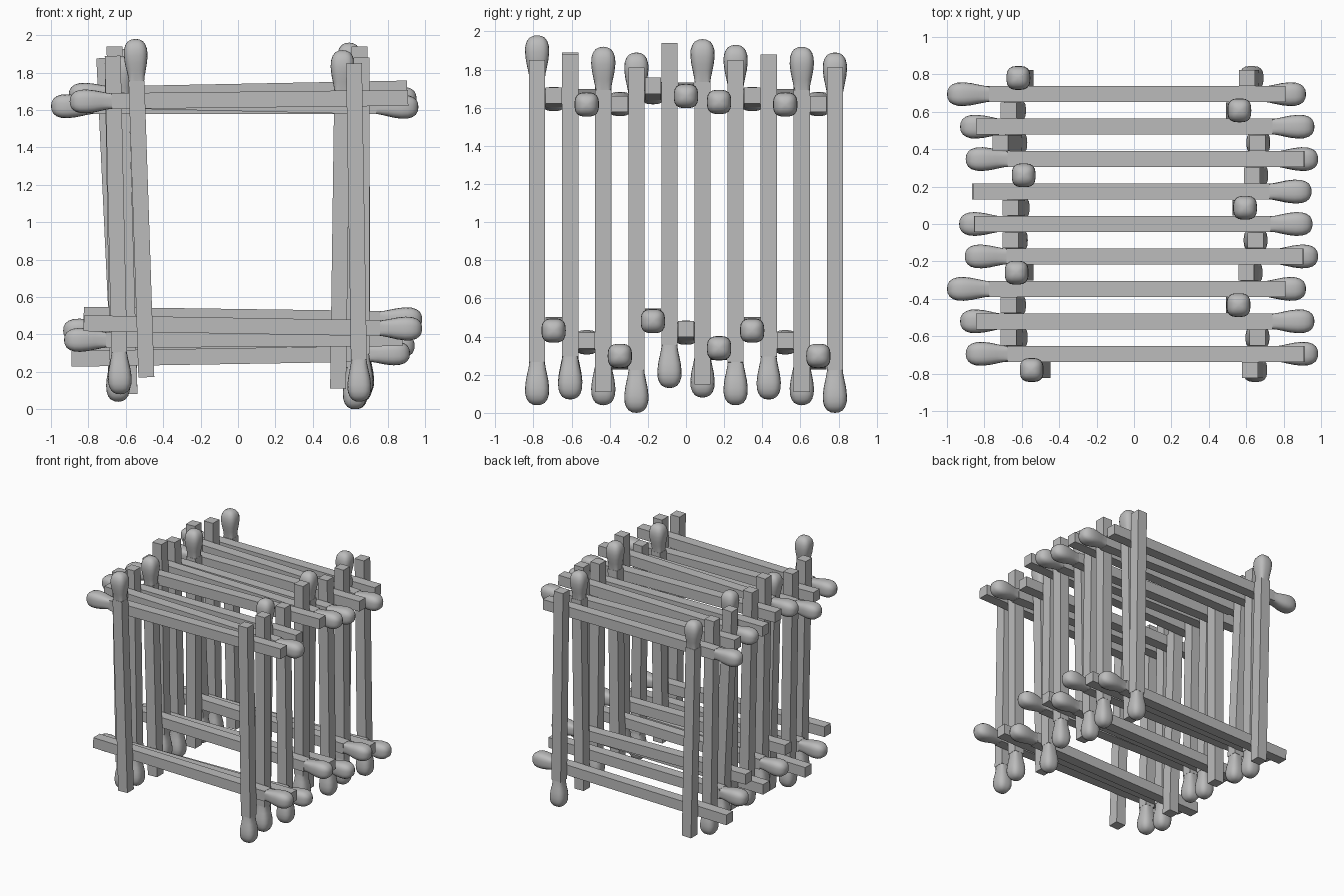
import bpy
import bmesh
import math
from mathutils import Vector, Matrix

if "Cube" in bpy.data.objects:
    bpy.data.objects.remove(bpy.data.objects["Cube"], do_unlink=True)

LENGTH = 1.81        # whole match, end to tip
HEAD = 0.225         # length of the head
HALF = 0.0425        # half the stick width
STEP = 0.1735        # spacing of the layers
SIDES = 24

grey = bpy.data.materials.new("plain_grey")
grey.use_nodes = True
grey.diffuse_color = (0.5, 0.5, 0.5, 1)
grey.node_tree.nodes["Principled BSDF"].inputs["Base Color"].default_value = (0.5, 0.5, 0.5, 1)

# Head profile: fraction along the head, half width
PROFILE = [(0, 0.041), (0.1, 0.044), (0.25, 0.051), (0.42, 0.059), (0.6, 0.0635),
           (0.75, 0.062), (0.86, 0.054), (0.94, 0.041), (0.985, 0.022)]


def rounded_square(half, power):
    """Points of a square with rounded corners."""
    points = []
    for i in range(SIDES):
        a = math.tau * i / SIDES
        c, s = math.cos(a), math.sin(a)
        r = half / (abs(c) ** power + abs(s) ** power) ** (1 / power)
        points.append((r * c, r * s))
    return points


def match_mesh():
    """One match along z, from its square end at 0 to its tip."""
    bm = bmesh.new()
    base = LENGTH - HEAD
    # square stick, running slightly into the head
    bmesh.ops.create_cube(bm, size=1, matrix=Matrix.Translation((0, 0, base / 2))
                          @ Matrix.Diagonal((2 * HALF, 2 * HALF, base, 1)))
    # bulging head
    rings = []
    for t, half in PROFILE:
        power = 10 if t == 0 else 4 if t < 0.2 else 3
        rings.append([bm.verts.new((x, y, base + t * HEAD))
                      for x, y in rounded_square(half, power)])
    tip = bm.verts.new((0, 0, LENGTH))
    for low, high in zip(rings, rings[1:]):
        for i in range(SIDES):
            j = (i + 1) % SIDES
            bm.faces.new((low[i], low[j], high[j], high[i]))
    for i in range(SIDES):
        bm.faces.new((rings[-1][i], rings[-1][(i + 1) % SIDES], tip))
    bm.faces.new(list(reversed(rings[0])))
    for f in bm.faces:
        f.smooth = len(f.verts) < 5 and f.calc_center_median().z > base
    mesh = bpy.data.meshes.new("match")
    bm.to_mesh(mesh)
    bm.free()
    mesh.materials.append(grey)
    return mesh


MESH = match_mesh()


def place(name, end, tip):
    """Lay a match from its square end towards its tip, one side facing y."""
    axis = (Vector(tip) - Vector(end)).normalized()
    side = Vector((0, 1, 0))
    turn = Matrix((side.cross(axis), side, axis)).transposed().to_4x4()
    ob = bpy.data.objects.new(name, MESH)
    ob.matrix_world = Matrix.Translation(Vector(tip) - axis * LENGTH) @ turn
    bpy.context.collection.objects.link(ob)


def row(name, upright, matches):
    """Each match: head direction, tip position, offset at low and high end."""
    for i, (way, tip, low, high) in enumerate(matches):
        y = STEP * (i - (len(matches) - 1) / 2)
        at_tip, at_end = (high, low) if way > 0 else (low, high)
        end = tip - way * LENGTH
        if upright:
            place(f"{name}_{i + 1}", (at_end, y, end), (at_tip, y, tip))
        else:
            place(f"{name}_{i + 1}", (end, y, at_end), (tip, y, at_tip))


UP, DOWN = 1, -1
LEFT, RIGHT = -1, 1

# Upright matches, front to back
row("right_post", True, [
    (UP, 1.98, -0.49, -0.55), (DOWN, 0.08, -0.63, -0.67), (DOWN, 0.04, -0.64, -0.67),
    (UP, 1.89, -0.58, -0.63), (DOWN, 0.13, -0.63, -0.66), (DOWN, 0.08, -0.62, -0.66),
    (UP, 1.93, -0.59, -0.59), (DOWN, 0.07, -0.63, -0.715), (DOWN, 0.04, -0.64, -0.67),
    (UP, 1.89, -0.58, -0.62)])
row("left_post", True, [
    (DOWN, 0.04, 0.65, 0.62), (DOWN, 0.07, 0.66, 0.66), (UP, 1.92, 0.535, 0.56),
    (DOWN, 0, 0.625, 0.6), (DOWN, 0.13, 0.65, 0.65), (UP, 1.96, 0.57, 0.595),
    (DOWN, 0.04, 0.655, 0.63), (DOWN, 0.07, 0.665, 0.66), (UP, 1.92, 0.535, 0.565),
    (DOWN, 0, 0.63, 0.605)])

# Level matches, front to back
upper = [(LEFT, -0.9, 1.645, 1.665), (RIGHT, 0.965, 1.655, 1.615), (LEFT, -1, 1.62, 1.62)]
lower = [(RIGHT, 0.985, 0.46, 0.43), (LEFT, -0.93, 0.37, 0.38), (RIGHT, 0.92, 0.27, 0.3)]
row("upper_rail", False, upper + [
    (LEFT, -0.905, 1.68, 1.715), (RIGHT, 0.955, 1.69, 1.66), (RIGHT, 0.95, 1.64, 1.63)] + upper)
row("lower_rail", False, lower + [
    (RIGHT, 0.985, 0.505, 0.48), (LEFT, -0.935, 0.42, 0.44), (RIGHT, 0.945, 0.32, 0.34)] + lower)
